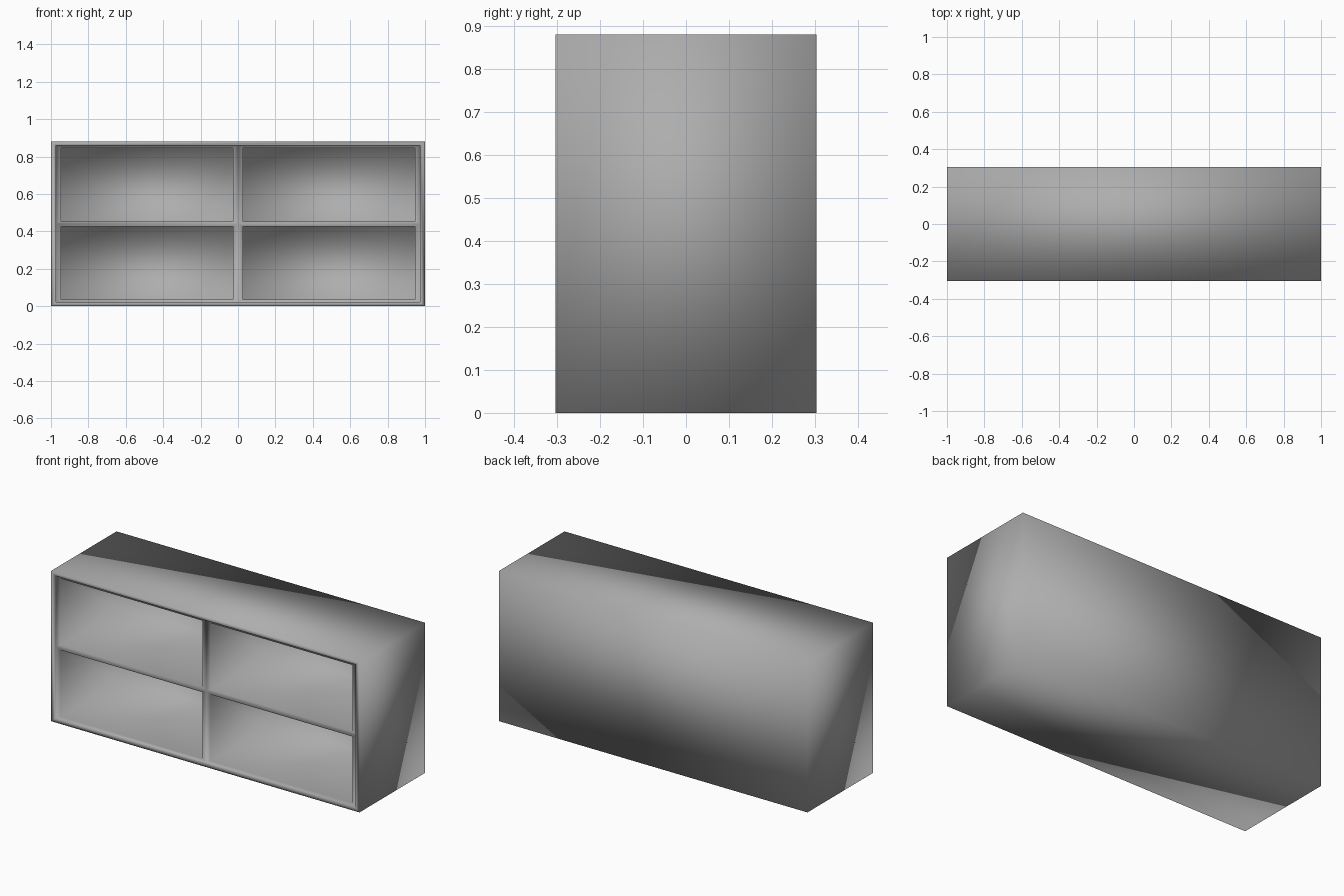
import bpy
import bmesh
from mathutils import Matrix, Vector

old = bpy.data.objects.get("Cube")
if old:
    bpy.data.objects.remove(old, do_unlink=True)

WIDTH, DEPTH, HEIGHT = 2.0, 0.607, 0.88
STEP = 0.012            # shallow step behind the front frame
BACK_INSIDE = 0.27      # y of the compartment back walls
FRONT = -DEPTH / 2


def make_material(name, value):
    mat = bpy.data.materials.new(name)
    mat.use_nodes = True
    color = (value, value, value, 1)
    mat.diffuse_color = color
    bsdf = mat.node_tree.nodes["Principled BSDF"]
    bsdf.inputs["Base Color"].default_value = color
    bsdf.inputs["Roughness"].default_value = 0.7
    return mat


def inset(bm, faces, side, rim):
    """Inset each face, with its own margin in x (side) and in z (rim)."""
    bmesh.ops.inset_individual(bm, faces=faces, thickness=rim)
    for face in faces:
        mid = face.calc_center_median().x
        for v in face.verts:
            v.co.x += (rim - side) if v.co.x > mid else (side - rim)


def sink(bm, faces, distance):
    bmesh.ops.inset_individual(bm, faces=faces, thickness=0, depth=-distance)


def recessed_faces(bm):
    return [f for f in bm.faces
            if all(abs(v.co.y - FRONT - STEP) < 1e-4 for v in f.verts)]


# Cabinet body standing on the floor
bm = bmesh.new()
bmesh.ops.create_cube(bm, size=1)
bmesh.ops.transform(
    bm, verts=bm.verts,
    matrix=Matrix.Translation((0, 0, HEIGHT / 2)) @ Matrix.Diagonal((WIDTH, DEPTH, HEIGHT, 1)))

# Front frame with a shallow step
front = [min(bm.faces, key=lambda f: f.calc_center_median().y)]
inset(bm, front, 0.035, 0.03)
sink(bm, front, STEP)

# Split the recessed front into two columns and two rows
for normal in (Vector((1, 0, 0)), Vector((0, 0, 1))):
    faces = recessed_faces(bm)
    edges = {e for f in faces for e in f.edges}
    verts = {v for f in faces for v in f.verts}
    bmesh.ops.bisect_plane(bm, geom=faces + list(edges) + list(verts),
                           plane_co=(0, 0, HEIGHT / 2), plane_no=normal)

# Four open compartments
cells = recessed_faces(bm)
inset(bm, cells, 0.032, 0.02)
sink(bm, cells, BACK_INSIDE - FRONT - STEP)

# Smooth shading runs over the whole body
for face in bm.faces:
    face.smooth = True

mesh = bpy.data.meshes.new("shelf_cabinet")
bm.to_mesh(mesh)
bm.free()
mesh.materials.append(make_material("plain grey", 0.42))
cabinet = bpy.data.objects.new("shelf_cabinet", mesh)
bpy.context.collection.objects.link(cabinet)
